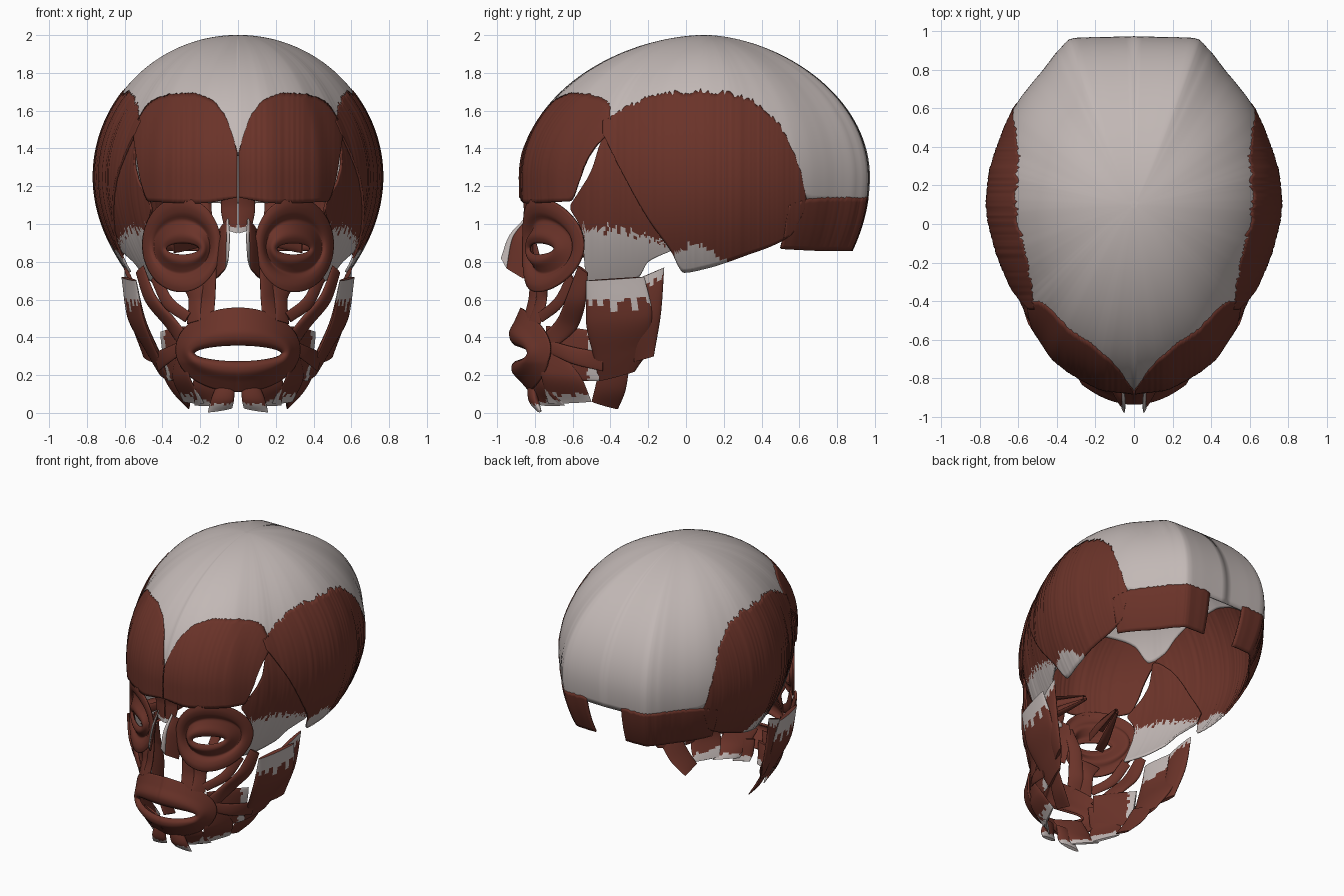
import bpy, bmesh, random
from math import sin, cos, pi, sqrt
from mathutils import Vector

if "Cube" in bpy.data.objects:
    bpy.data.objects.remove(bpy.data.objects["Cube"])

random.seed(4)


def material(name, rgb):
    m = bpy.data.materials.new(name)
    m.diffuse_color = (*rgb, 1)
    m.use_nodes = True
    m.node_tree.nodes["Principled BSDF"].inputs["Base Color"].default_value = m.diffuse_color
    return m


MATS = [material("muscle_red", (0.145, 0.033, 0.022)), material("tendon_grey", (0.54, 0.48, 0.465))]


def curve(tab, x):
    """Smooth interpolation without overshoot through (key, value) pairs."""
    x = min(max(x, tab[0][0]), tab[-1][0])
    d = [(b[1] - a[1]) / (b[0] - a[0]) for a, b in zip(tab, tab[1:])]
    i = max(k for k in range(len(d)) if k == 0 or tab[k][0] <= x)

    def slope(k):
        if k == 0 or k == len(d):
            return d[min(k, len(d) - 1)]
        p, q = d[k - 1], d[k]
        return 2 * p * q / (p + q) if p * q > 0 else 0
    h = tab[i + 1][0] - tab[i][0]
    t = (x - tab[i][0]) / h
    return (tab[i][1] * (2*t**3 - 3*t*t + 1) + tab[i + 1][1] * (3*t*t - 2*t**3)
            + h * slope(i) * (t**3 - 2*t*t + t) + h * slope(i + 1) * (t**3 - t*t))


def build(name, rows, closed=False, solid=0.0, tendon=None, caps=False):
    """Skin a grid of points, colour tendon faces, mirror to the other side."""
    bm = bmesh.new()
    g = [[bm.verts.new(p) for p in r] for r in rows]
    n = len(g[0])
    for i in range(len(g) - 1):
        for j in range(n if closed else n - 1):
            k = (j + 1) % n
            f = bm.faces.new((g[i][j], g[i + 1][j], g[i + 1][k], g[i][k]))
            f.smooth = True
            if tendon and tendon(i, j, f.calc_center_median()):
                f.material_index = 1
    if caps:
        for r in (g[0], g[-1]):
            f = bm.faces.new(r)
            f.material_index = r[0].link_faces[0].material_index
    bmesh.ops.remove_doubles(bm, verts=bm.verts, dist=1e-4)
    bmesh.ops.recalc_face_normals(bm, faces=bm.faces)
    me = bpy.data.meshes.new(name)
    bm.to_mesh(me)
    bm.free()
    me.set_sharp_from_angle(angle=1.0)
    for m in MATS:
        me.materials.append(m)
    ob = bpy.data.objects.new(name, me)
    bpy.context.collection.objects.link(ob)
    if solid:
        s = ob.modifiers.new("thickness", 'SOLIDIFY')
        s.thickness, s.offset = solid, 0
    ob.modifiers.new("other_side", 'MIRROR').merge_threshold = 0.002
    return ob


# Cranium surface: horizontal section (x, y) scaled by an ellipsoid-like profile
SEC = [(0, -1), (.2, -.98), (.37, -.92), (.55, -.82), (.65, -.71), (.73, -.61), (.79, -.51), (.86, -.4),
       (.94, -.24), (1, 0), (.985, .17), (.93, .34), (.82, .57), (.62, .8), (.5, .93), (.41, .99), (0, 1)]
BY_Y = [(y, x) for x, y in SEC]
FRONT = SEC[:10]
T_X = [(i, p[0]) for i, p in enumerate(SEC)]
T_Y = [(i, p[1]) for i, p in enumerate(SEC)]


def radii(z):
    if z > 1.25:
        q = sqrt(max(0, 1 - ((z - 1.25) / .745) ** 2))
        return .757 * q, .97 * q ** 1.1, .867 * q ** 1.15
    d = (1.25 - z) ** 2
    return .757 - .7 * d, .97 - .1 * d, .867 - .6 * d


def side(y, z, k):
    w, f, b = radii(z)
    return Vector((w * k * curve(BY_Y, (y - .1) / (f if y < .1 else b)), y, z))


def front(x, z, k):
    w, f, b = radii(z)
    return Vector((x, .1 + f * k * curve(FRONT, x / w), z))


def around(t, z, k):
    w, f, b = radii(z)
    ny = curve(T_Y, t)
    return Vector((w * k * curve(T_X, t), .1 + k * ny * (f if ny < 0 else b), z))


def sheet(name, proj, lo, hi, n, m, k, jag=0.0, fibre=.003, tendon=None, dome=False):
    """Patch of the cranium between a lower and an upper edge."""
    rows = []
    for i in range(n + 1):
        u = lo[0][0] + (lo[-1][0] - lo[0][0]) * i / n
        a, b = curve(lo, u), curve(hi, u)
        b += random.uniform(-jag, jag)
        kk = k + random.uniform(-fibre, fibre)
        rows.append([proj(u, a + (b - a) * (sin(j / m * pi / 2) if dome else j / m), kk) for j in range(m + 1)])
    return build(name, rows, solid=.012, tendon=tendon)


# Scalp tendon cap
sheet("scalp_tendon", around,
      [(0, 1.36), (1, 1.6), (2, 1.65), (3, 1.63), (4, 1.58), (5, 1.47), (6, 1.5), (7, 1.59), (8, 1.65), (9, 1.67),
       (10, 1.64), (11, 1.55), (11.9, 1.2), (12.4, 1.12), (16, 1.11)], [(0, 1.995), (16, 1.995)],
      128, 40, 1, fibre=.001, tendon=lambda i, j, c: True, dome=True)
# Forehead
sheet("forehead_muscle", front,
      [(.004, 1.14), (.2, 1.11), (.47, 1.12), (.51, 1.22), (.55, 1.46)],
      [(.004, 1.38), (.03, 1.47), (.08, 1.59), (.15, 1.66), (.25, 1.69), (.35, 1.685), (.45, 1.65), (.5, 1.6), (.55, 1.5)],
      70, 24, 1.009, .004, .002)
# Large side fan
sheet("side_fan_muscle", side,
      [(-.44, 1.48), (-.35, 1.3), (-.2, 1.03), (-.08, .86), (-.01, .745), (.1, .765), (.3, .83), (.55, .94), (.635, 1.1)],
      [(-.44, 1.53), (-.3, 1.62), (-.1, 1.69), (.1, 1.7), (.3, 1.67), (.45, 1.57), (.55, 1.42), (.61, 1.25), (.635, 1.12)],
      110, 40, 1.006, .015, .003, lambda i, j, c: c.z < .91 - .6 * abs(c.y - .05) + random.uniform(-.02, .02))
# Deep temple muscle running down to the cheek
sheet("temple_muscle", side,
      [(-.61, 1.08), (-.55, .96), (-.52, .66), (-.4, .66), (-.25, .72), (-.2, .8), (-.08, .86)],
      [(-.61, 1.1), (-.5, 1.28), (-.43, 1.46), (-.35, 1.4), (-.2, 1.14), (-.08, .96)],
      60, 34, .985, 0, .003, lambda i, j, c: c.z < .97 - .3 * (c.y + .35) * (c.y > -.35) + random.uniform(-.03, .03))
# Back of the head
sheet("back_head_muscle", around, [(11.75, .87), (13, .86), (15.6, .86)], [(11.75, 1.1), (12.4, 1.14), (15.6, 1.14)],
      50, 12, 1.004, .006, .002)


# Ring muscles
def ring(name, outer, inner, a0, a1, depth, n=64, m=20):
    (cx, cz, rx, rz), (dx, dz, sx, sz) = outer, inner
    rows = []
    for j in range(m + 1):
        s = 1 - j / m
        row = []
        for i in range(n + 1):
            a = a0 + (a1 - a0) * i / n
            x = (dx + sx * cos(a)) * (1 - s) + (cx + rx * cos(a)) * s
            z = (dz + sz * sin(a)) * (1 - s) + (cz + rz * sin(a)) * s
            row.append(Vector((max(x, 0), depth(x, z, s), z)))
        rows.append(row)
    build(name, rows, solid=.014)


EYE = [(0, .01), (.15, -.005), (.35, .02), (.5, .035), (.68, .005), (.85, -.005), (1, .0)]
LIP = [(0, -.02), (.15, -.045), (.3, -.05), (.65, -.02), (1, .01)]
ring("eye_ring_muscle", (.297, .89, .205, .25), (.29, .868, .088, .032), 0, 2 * pi,
     lambda x, z, s: -.855 + 1.95 * (x - .1) ** 2 + curve(EYE, s))
ring("mouth_ring_muscle", (0, .335, .325, .22), (0, .315, .235, .046), -pi / 2, pi / 2,
     lambda x, z, s: -.88 + 1.45 * x * x + curve(LIP, s) + .3 * max(0, .27 - z))


# Strap muscles: lens-shaped bands lofted between two edges
def path(pts, v):
    return Vector([curve([(i, p[k]) for i, p in enumerate(pts)], v * (len(pts) - 1)) for k in range(3)])


def strap(name, left, right, thick=.03, t0=0.0, t1=1.0, n=36, m=28):
    rows = []
    for i in range(n + 1):
        v = i / n
        a, b = path(left, v), path(right, v)
        v0, v1 = max(0, v - .05), min(1, v + .05)
        tan = path(left, v1) + path(right, v1) - path(left, v0) - path(right, v0)
        nrm = (b - a).cross(tan).normalized()
        th = thick * (.45 + .55 * sin(pi * v))
        rows.append([a.lerp(b, (1 - cos(2 * pi * j / m)) / 2) + nrm * th * .5 * sin(2 * pi * j / m)
                     for j in range(m)])
    jit = [random.uniform(-.06, .06) for _ in range(m)]
    build(name, rows, True, 0, lambda i, j, c: not (t0 + (jit[j] if t0 else 0) <= (i + .5) / n
                                                    <= t1 + (jit[j] if t1 < 1 else 0)), True)


# Nose
strap("brow_bridge_muscle", [(.002, -.875, 1.19), (.002, -.855, 1.08), (.004, -.86, .95)],
      [(.09, -.865, 1.19), (.09, -.835, 1.08), (.07, -.84, .97)], .02, 0, .85)
strap("nose_wing_muscle", [(.1, -.79, .97), (.12, -.81, .86), (.115, -.86, .71)],
      [(.06, -.85, 1.02), (.06, -.92, .92), (.065, -.95, .765)], .02)
strap("nose_ridge_tendon", [(.06, -.85, 1.02), (.06, -.92, .92), (.065, -.95, .765)],
      [(.05, -.855, 1.03), (.045, -.94, .93), (.05, -.98, .82)], .014, 1.1)
# Upper lip lifters and cheek straps
strap("inner_lip_lifter", [(.085, -.84, .96), (.115, -.82, .78), (.12, -.83, .62), (.13, -.86, .5)],
      [(.14, -.81, .96), (.185, -.77, .78), (.2, -.77, .62), (.22, -.81, .5)], .03)
strap("outer_lip_lifter", [(.15, -.79, .74), (.19, -.79, .62), (.2, -.83, .49)],
      [(.31, -.73, .69), (.26, -.74, .59), (.27, -.77, .47)], .03)
strap("small_cheek_strap", [(.42, -.62, .75), (.35, -.69, .61), (.25, -.78, .53)],
      [(.46, -.59, .70), (.39, -.66, .56), (.28, -.76, .48)], .03)
strap("large_cheek_strap", [(.5, -.57, .78), (.44, -.63, .62), (.34, -.68, .5), (.26, -.76, .41)],
      [(.54, -.52, .74), (.49, -.53, .6), (.38, -.57, .46), (.3, -.7, .34)], .045)
# Jaw muscles
strap("outer_jaw_muscle", [(.54, -.53, .70), (.5, -.53, .5), (.42, -.49, .3), (.36, -.46, .17)],
      [(.615, -.22, .72), (.58, -.18, .52), (.49, -.19, .36), (.42, -.27, .22)], .06, .22)
strap("inner_jaw_muscle", [(.56, -.3, .69), (.53, -.3, .5), (.45, -.28, .27)],
      [(.6, -.115, .77), (.57, -.13, .55), (.5, -.17, .3)], .05, .1)
strap("lower_jaw_strap", [(.37, -.45, .27), (.31, -.48, .14), (.26, -.5, .06)],
      [(.42, -.3, .24), (.35, -.32, .12), (.26, -.36, .02)], .03)
strap("cheek_wall_muscle", [(.26, -.74, .46), (.34, -.6, .45), (.41, -.46, .43)],
      [(.27, -.73, .2), (.32, -.6, .17), (.37, -.46, .17)], .035, 0, .82)
strap("smile_strap", [(.28, -.74, .39), (.37, -.6, .35), (.44, -.44, .32)],
      [(.29, -.73, .32), (.37, -.6, .26), (.42, -.44, .22)], .02)
# Chin and lower lip
strap("mouth_corner_depressor", [(.25, -.78, .38), (.26, -.77, .22), (.18, -.73, .05)],
      [(.31, -.7, .36), (.345, -.56, .2), (.29, -.5, .06)], .035, 0, .85)
strap("lower_lip_depressor", [(.015, -.87, .24), (.06, -.82, .13), (.1, -.77, .04)],
      [(.21, -.8, .27), (.24, -.74, .14), (.23, -.64, .04)], .03, 0, .85)
strap("chin_muscle", [(.015, -.83, .18), (.02, -.82, .08), (.03, -.79, .025)],
      [(.1, -.81, .17), (.14, -.8, .08), (.16, -.77, .004)], .05, 0, .7)
# Straps behind the eye, meeting deep in the socket
for nm, dx, dz in (("upper", 0, .08), ("lower", 0, -.08), ("inner", -.08, 0), ("outer", .06, 0)):
    wx, wz = (.035, 0) if dz else (0, .035)
    c = [(.28 + dx, -.7, .88 + dz), (.24 + dx * .8, -.6, .89 + dz * .9), (.14 + dx * .2, -.35, .9 + dz * .2)]
    strap("eye_mover_" + nm, [(x - wx, y, z - wz) for x, y, z in c[:2]] + [(c[2][0] - wx / 3, c[2][1], c[2][2] - wz / 3)],
          [(x + wx, y, z + wz) for x, y, z in c[:2]] + [(c[2][0] + wx / 3, c[2][1], c[2][2] + wz / 3)], .02, n=10, m=10)
